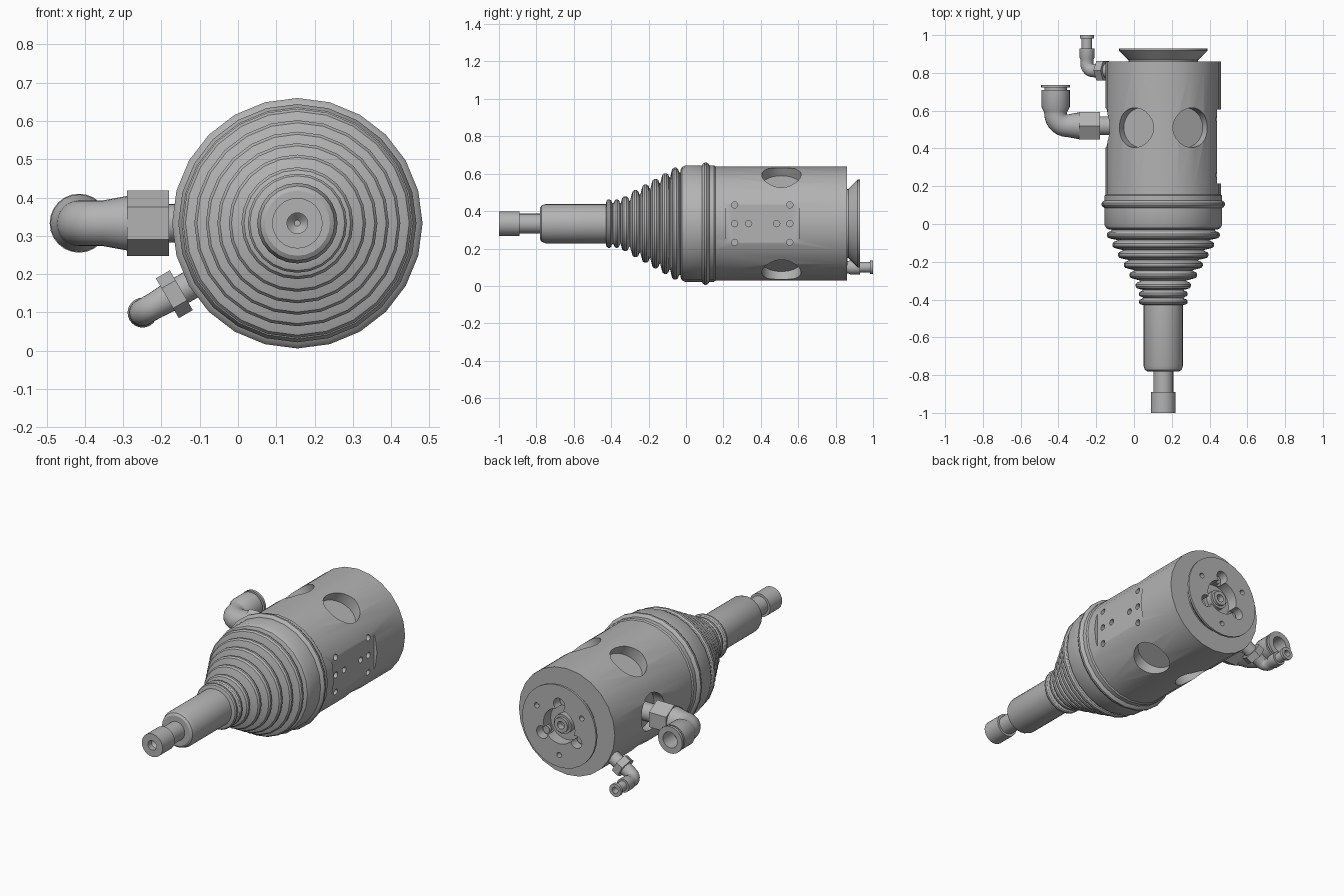
import bpy, bmesh, math
from mathutils import Vector, Matrix

if "Cube" in bpy.data.objects:
    bpy.data.objects.remove(bpy.data.objects["Cube"])

X, Y, Z = Vector((1, 0, 0)), Vector((0, 1, 0)), Vector((0, 0, 1))
CENTRE = Vector((0.155, 0, 0.333))      # main axis runs along y through here

metal = bpy.data.materials.new("grey_metal")
metal.use_nodes = True
metal.diffuse_color = (0.45, 0.45, 0.45, 1)
metal.node_tree.nodes["Principled BSDF"].inputs["Base Color"].default_value = (0.45, 0.45, 0.45, 1)


def finish(name, bm, smooth=True):
    bmesh.ops.recalc_face_normals(bm, faces=bm.faces)
    mesh = bpy.data.meshes.new(name)
    bm.to_mesh(mesh)
    bm.free()
    mesh.materials.append(metal)
    obj = bpy.data.objects.new(name, mesh)
    bpy.context.collection.objects.link(obj)
    if smooth:
        shade(obj)
    return obj


def activate(obj):
    bpy.ops.object.select_all(action='DESELECT')
    obj.select_set(True)
    bpy.context.view_layer.objects.active = obj


def shade(obj):
    activate(obj)
    bpy.ops.object.shade_smooth_by_angle(angle=math.radians(32))


def skin(bm, stations, ref, sides):
    """Closed skin over rings given as (centre, axis, radius); ref points at the first corner."""
    rings = []
    for centre, axis, radius in stations:
        side = axis.cross(ref)
        ring = []
        for i in range(sides):
            a = math.tau * i / sides
            ring.append(bm.verts.new(centre + radius * (math.cos(a) * ref + math.sin(a) * side)))
        rings.append(ring)
    for a, b in zip(rings, rings[1:]):
        for i in range(sides):
            j = (i + 1) % sides
            bm.faces.new((a[i], a[j], b[j], b[i]))
    bm.faces.new(rings[0])
    bm.faces.new(rings[-1])


def lathe(name, profile, sides=24, smooth=True):
    """Turned part on the main axis from (y, radius) points."""
    bm = bmesh.new()
    skin(bm, [(CENTRE + Y * y, Y, r) for y, r in profile], Z, sides)
    return finish(name, bm, smooth)


def drill(bm, start, axis, ref, radius, length, sides):
    skin(bm, [(start, axis, radius), (start + axis * length, axis, radius)], ref, sides)


def cut(obj, bm):
    cutter = finish("cutter", bm, False)
    cutter.hide_render = True
    mod = obj.modifiers.new("cut", 'BOOLEAN')
    mod.operation, mod.solver, mod.object = 'DIFFERENCE', 'EXACT', cutter
    activate(obj)
    bpy.ops.object.modifier_apply(modifier=mod.name)
    bpy.data.objects.remove(cutter)


def radial(degrees):
    """Direction around the main axis, measured from +x towards +z."""
    a = math.radians(degrees)
    return Vector((math.cos(a), 0, math.sin(a)))


# Front tip, neck and nose tube
lathe("tip", [(-0.95, 0.008), (-0.97, 0.027), (-1, 0.027), (-1, 0.066), (-0.89, 0.066), (-0.89, 0.04)])
lathe("neck", [(-0.9, 0.053), (-0.77, 0.053)])
lathe("nose_tube", [(-0.78, 0.085), (-0.772, 0.097), (-0.75, 0.105), (-0.4, 0.105)])

# Bellows: rounded ribs that widen towards the body
ribs = [(-0.412, 0.13), (-0.37, 0.13), (-0.325, 0.147), (-0.27, 0.18), (-0.216, 0.21),
        (-0.163, 0.24), (-0.11, 0.27), (-0.058, 0.3)]
profile = [(-0.43, 0.1)]
for y, r in ribs:
    half = 0.015 if r < 0.14 else 0.019
    for k in range(6):
        a = math.pi * (1 - k / 5)
        profile.append((y + half * math.cos(a), r - half + half * math.sin(a)))
    profile.append((y + half + 0.006, r - half - 0.008))
profile.append((0, 0.28))
lathe("bellows", profile)

# Collar with raised clamp ring
lathe("collar", [(-0.03, 0.285), (-0.022, 0.302), (-0.005, 0.311), (0.085, 0.311), (0.09, 0.32),
                 (0.1, 0.327), (0.11, 0.327), (0.12, 0.32), (0.125, 0.311), (0.15, 0.311),
                 (0.157, 0.305), (0.157, 0.25)])

# Main housing with round pockets and a flat mounting face
body = lathe("main_housing", [(0.14, 0.305), (0.86, 0.305)], smooth=False)
bm = bmesh.new()
for angle in (60, 120, 180, 240, 300):
    d = radial(angle)
    drill(bm, CENTRE + Y * 0.51 + d * 0.235, d, Y, 0.105, 0.2, 32)
bmesh.ops.create_cube(bm, size=1, matrix=Matrix.Translation((0.54, 0.41, 0.333))
                      @ Matrix.Diagonal((0.2, 0.39, 0.4, 1)))
cut(body, bm)

# Mounting screw holes in the flat face
bm = bmesh.new()
holes = [(y, dz) for y in (0.26, 0.555) for dz in (-0.1, 0, 0.1)] + [(0.335, 0), (0.485, 0)]
for y, dz in holes:
    drill(bm, CENTRE + Vector((0.235, y, dz)), X, Y, 0.017, 0.2, 12)
cut(body, bm)
shade(body)

# Flared rear flange with a central recess and bolt pockets
flange = lathe("rear_flange", [(0.855, 0.185), (0.868, 0.185), (0.918, 0.235), (0.93, 0.235)], 32, False)
bm = bmesh.new()
drill(bm, CENTRE + Y * 0.865, Y, Z, 0.1, 0.1, 24)
cut(flange, bm)
bm = bmesh.new()
for angle in (90, 210, 330):
    drill(bm, CENTRE + Y * 0.875 + radial(angle) * 0.125, Y, Z, 0.036, 0.1, 16)
    drill(bm, CENTRE + Y * 0.9 + radial(angle + 60) * 0.165, Y, Z, 0.015, 0.1, 12)
cut(flange, bm)
shade(flange)
lathe("rear_hub", [(0.86, 0.055), (0.9, 0.055), (0.9, 0.042), (0.915, 0.042), (0.915, 0.022), (0.88, 0.022)])
for n, angle in enumerate((90, 210, 330)):
    bm = bmesh.new()
    drill(bm, CENTRE + Y * 0.862 + radial(angle) * 0.125, Y, Z, 0.022, 0.03, 12)
    finish("rear_bolt_%d" % (n + 1), bm)


def fitting(name, angle, y0, stub, nut, neck, corner, bend, outlet):
    """Elbow connector: radial stub and hex nut, then a bend towards the rear."""
    d = radial(angle)
    ref = d.cross(Y)
    base = CENTRE + Y * y0
    bm = bmesh.new()
    skin(bm, [(base + d * s, d, stub[2]) for s in stub[:2]], ref, 24)
    finish(name + "_stub", bm)
    bm = bmesh.new()
    skin(bm, [(base + d * s, d, nut[2]) for s in nut[:2]], ref, 6)
    finish(name + "_nut", bm, False)
    radius = neck[1]
    stations = [(base + d * (nut[1] - 0.005), d, neck[0])]
    pivot = base + d * (corner - bend) + Y * bend
    for k in range(8):
        a = math.pi / 2 * k / 7
        out = d * math.sin(a) - Y * math.cos(a)
        along = d * math.cos(a) + Y * math.sin(a)
        stations.append((pivot + out * bend, along, radius))
    end = CENTRE + d * corner
    stations += [(end + Y * y, Y, r) for y, r in outlet]
    bm = bmesh.new()
    skin(bm, stations, ref, 24)
    finish(name + "_elbow", bm)


# Large and small air connectors
fitting("large_connector", 180, 0.52, (0.2, 0.34, 0.05), (0.335, 0.445, 0.085), (0.072, 0.06), 0.57, 0.064,
        [(0.595, 0.062), (0.62, 0.075), (0.71, 0.075), (0.71, 0.06), (0.722, 0.06), (0.722, 0.077),
         (0.737, 0.077), (0.737, 0.045), (0.64, 0.045)])
fitting("small_connector", 210, 0.812, (0.25, 0.36, 0.038), (0.35, 0.392, 0.06), (0.038, 0.035), 0.467, 0.038,
        [(0.87, 0.034), (0.88, 0.039), (0.93, 0.039), (0.93, 0.028), (0.983, 0.028), (0.983, 0.037),
         (1.0, 0.037), (1.0, 0.018), (0.93, 0.018)])
